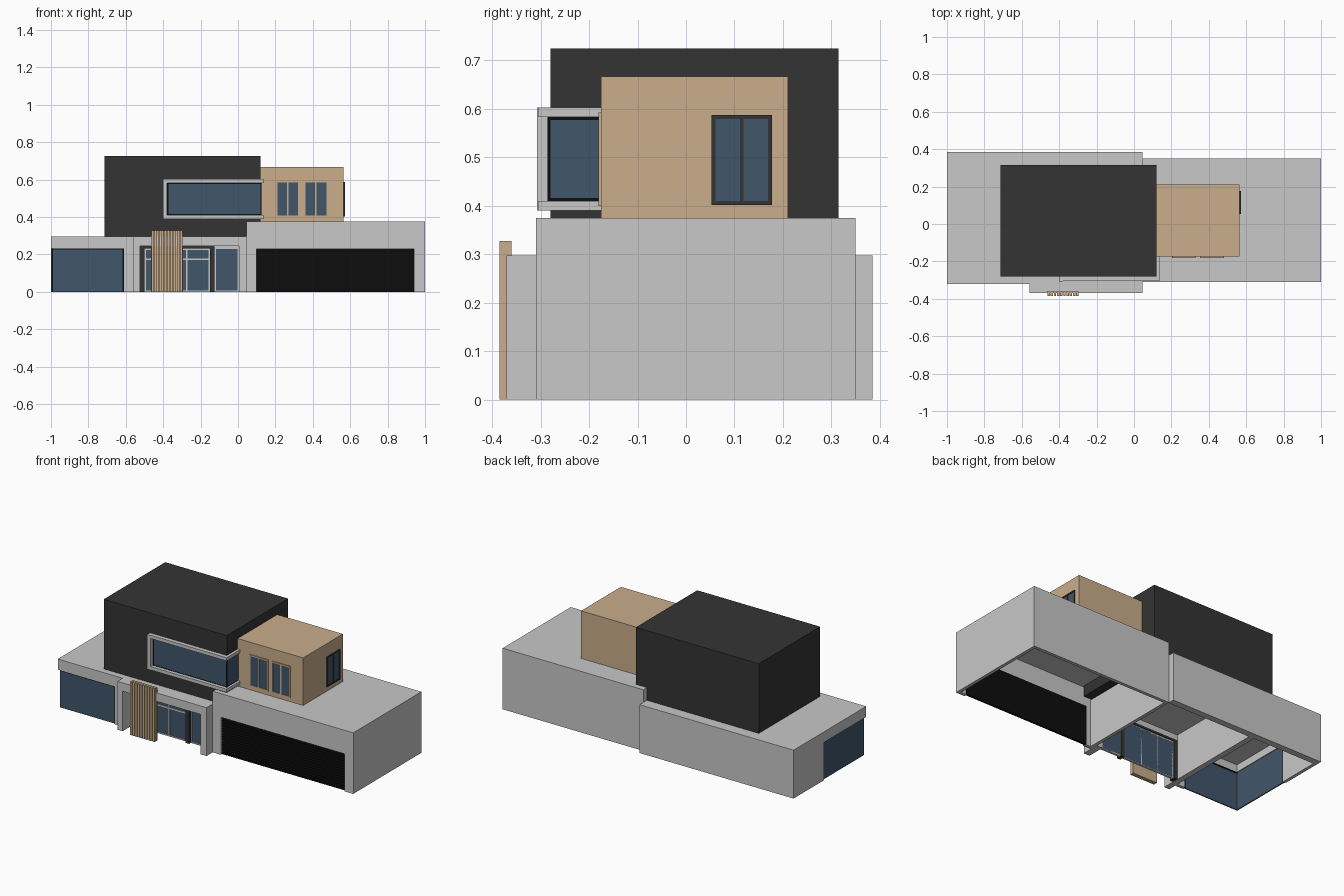
import bpy
from mathutils import Vector

if "Cube" in bpy.data.objects:
    bpy.data.objects.remove(bpy.data.objects["Cube"], do_unlink=True)


def material(name, r, g, b):
    m = bpy.data.materials.new(name)
    m.use_nodes = True
    m.diffuse_color = (r, g, b, 1)
    bsdf = m.node_tree.nodes["Principled BSDF"]
    bsdf.inputs["Base Color"].default_value = (r, g, b, 1)
    bsdf.inputs["Roughness"].default_value = 0.8
    return m


GREY = material("light grey render", .58, .58, .58)
DARK = material("charcoal cladding", .034, .034, .034)
TAN = material("tan timber", .59, .42, .26)
GLASS = material("blue glass", .053, .092, .147)
BLACK = material("black", .004, .004, .004)


def box(name, x, y, z, mat):
    """Box from three (low, high) ranges."""
    bpy.ops.mesh.primitive_cube_add(size=1)
    o = bpy.context.object
    o.name = name
    lo, hi = Vector((x[0], y[0], z[0])), Vector((x[1], y[1], z[1]))
    for v in o.data.vertices:
        v.co = (lo + hi) / 2 + v.co * (hi - lo)
    o.data.materials.append(mat)
    return o


def window(name, span, z, face, depth, mat, panes=1, border=.008, side=False):
    """Framed window standing proud of a front (or right) wall face."""
    def part(label, s, d, h, m):
        if side:
            box(label, (face - d[0], face + d[1]), s, h, m)
        else:
            box(label, s, (face - d[1], face + d[0]), h, m)
    a, b = span
    w, back = border, .005
    part(name + "_glass", (a + w / 2, b - w / 2), (back, depth * .5),
         (z[0] + w / 2, z[1] - w / 2), GLASS)
    for i in range(panes + 1):
        s = a + (b - a - w) * i / panes
        part(name + "_upright", (s, s + w), (back, depth), z, mat)
    for h in (z[0], z[1] - w):
        part(name + "_rail", span, (back, depth), (h, h + w), mat)


# Garage: hollow shell with a wide front opening
L, R, F, B, TOP = .045, 1, -.31, .35, .375
T = .02
box("garage_roof", (L, R), (F, B), (TOP - T, TOP), GREY)
box("garage_back_wall", (L, R), (B - T, B), (0, TOP - T), GREY)
box("garage_left_wall", (L, L + T), (F + T, B - T), (0, TOP - T), GREY)
box("garage_right_wall", (R - T, R), (F + T, B - T), (0, TOP - T), GREY)
box("garage_left_jamb", (L, .1), (F, F + T), (0, TOP - T), GREY)
box("garage_right_jamb", (.94, R), (F, F + T), (0, TOP - T), GREY)
box("garage_lintel", (.1, .94), (F, F + T), (.23, TOP - T), GREY)

# Ribbed garage door
box("garage_door", (.095, .945), (-.294, -.286), (0, .24), BLACK)
ribs = 14
for i in range(ribs):
    z = .23 * i / ribs
    box("garage_door_rib", (.1, .94), (-.299, -.293), (z, z + .011), BLACK)

# Low living wing: roof, walls and fascia
ROOF = .297
box("wing_roof", (-1, L), (-.32, .385), (ROOF - T, ROOF), GREY)
box("porch_roof", (-.56, L), (-.37, -.32), (ROOF - T, ROOF), GREY)
box("wing_back_wall", (-1, L), (.345, .385), (0, ROOF - T), GREY)
box("wing_left_wall", (-1, -.98), (.09, .345), (0, ROOF - T), GREY)
box("wing_left_fascia", (-1, -.98), (-.32, .09), (.232, ROOF - T), GREY)
box("wing_front_fascia", (-.98, -.56), (-.32, -.30), (.232, ROOF - T), GREY)
box("wing_front_wall", (-.61, -.56), (-.32, -.30), (0, .232), GREY)

# Wrapped corner window of the wing
box("corner_glass_front", (-.992, -.61), (-.312, -.305), (0, .235), GLASS)
box("corner_glass_side", (-.992, -.985), (-.305, .092), (0, .235), GLASS)
box("corner_window_post", (-.617, -.61), (-.317, -.3), (0, .232), BLACK)
box("corner_window_head", (-.988, -.61), (-.316, -.3), (.226, .232), BLACK)
box("corner_window_end", (-.996, -.982), (.083, .09), (0, .232), BLACK)

# Entrance porch
box("porch_left_wall", (-.56, -.525), (-.37, .345), (0, ROOF - T), GREY)
box("porch_right_pillar", (.005, L), (-.37, -.26), (0, ROOF - T), GREY)
box("porch_beam", (-.525, .005), (-.37, -.35), (.245, ROOF - T), GREY)
box("porch_inner_lintel", (-.525, .005), (-.28, -.26), (.238, ROOF - T), GREY)

# Entrance glazing inside a dark portal
Y = -.27
for x in (-.525, -.15):
    box("portal_post", (x, x + .024), (Y - .025, Y + .01), (0, .245), DARK)
box("portal_head", (-.501, -.15), (Y - .025, Y + .01), (.232, .245), DARK)
window("door_left", (-.501, -.27), (0, .232), Y, .008, GREY, 2)
window("door_right", (-.278, -.15), (0, .232), Y, .008, GREY)
box("door_transom", (-.501, -.15), (Y - .009, Y), (.17, .179), GREY)
window("side_light", (-.126, .005), (0, .238), Y, .008, GREY)

# Slatted timber screen in front of the porch
box("screen_back", (-.465, -.295), (-.37, -.36), (0, .327), TAN)
slats = 10
pitch = .17 / slats
for i in range(slats):
    x = -.465 + pitch * i
    box("screen_slat", (x + .002, x + pitch - .002), (-.385, -.37),
        (0, .327), TAN)

# Upper charcoal volume
box("upper_dark_block", (-.715, .12), (-.28, .315), (.29, .725), DARK)

# Upper tan volume and its windows
box("upper_tan_block", (.115, .565), (-.175, .21), (.37, .667), TAN)
for x in (.203, .353):
    window("bedroom_window", (x, x + .127), (.4, .593), -.175, .006, TAN, 2)
window("side_window", (.053, .177), (.402, .587), .565, .006, DARK, 2, side=True)

# Wrapped upper window: black backing, glass and projecting surround
box("upper_window_backing", (-.38, .123), (-.283, -.175), (.41, .583), BLACK)
box("upper_window_glass", (-.372, .125), (-.285, -.175), (.416, .577), GLASS)
box("upper_window_corner", (.12, .126), (-.286, -.28), (.41, .583), BLACK)
box("surround_left", (-.402, -.38), (-.307, -.275), (.39, .603), GREY)
for z in (.39, .583):
    box("surround_front_band", (-.38, .137), (-.305, -.275), (z, z + .02), GREY)
    box("surround_side_band", (.115, .137), (-.275, -.174), (z, z + .02), GREY)
